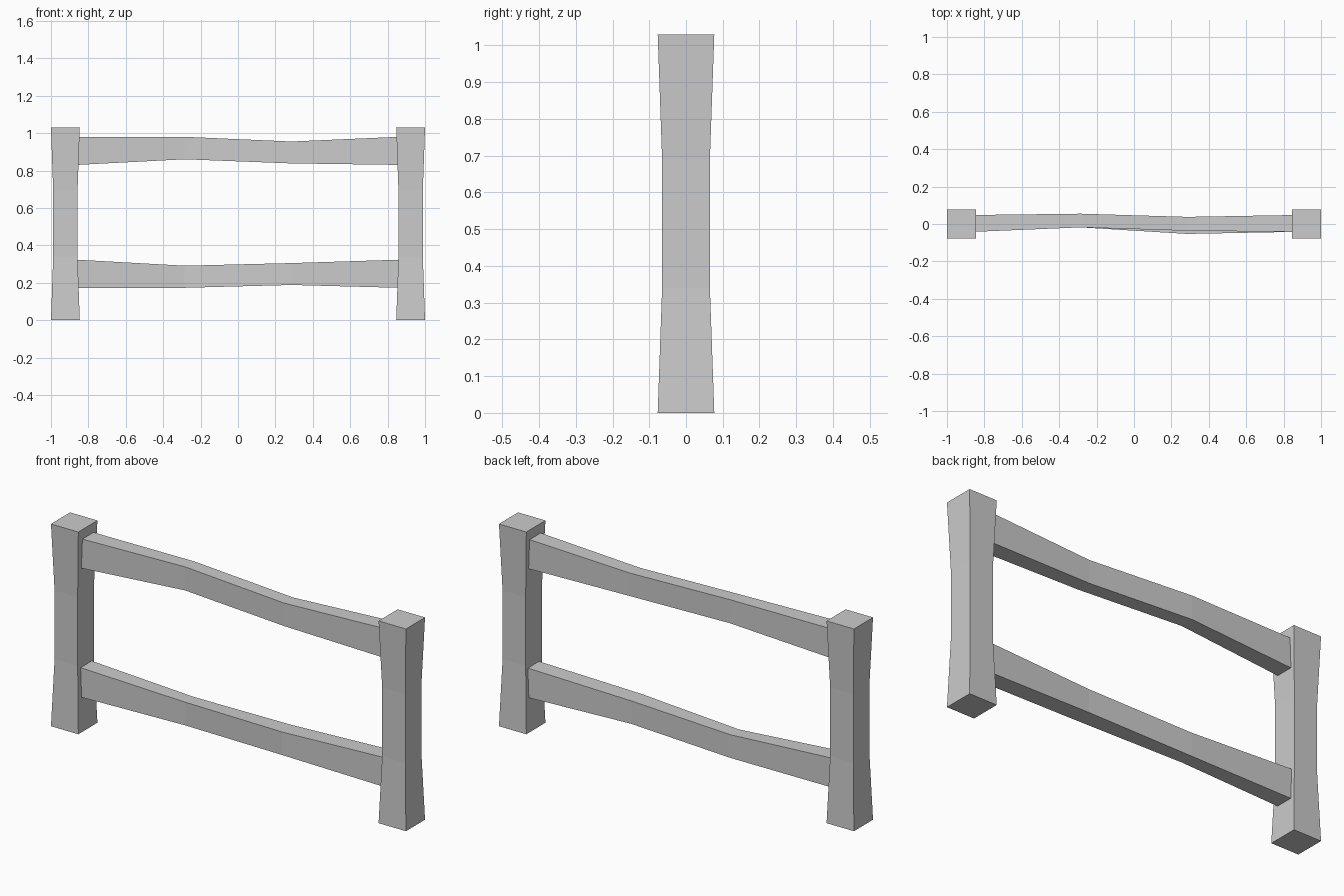
import bpy, bmesh

if "Cube" in bpy.data.objects:
    bpy.data.objects.remove(bpy.data.objects["Cube"])


def loft(name, rings):
    """Flat-shaded mesh skinned through four-cornered rings, capped at both ends."""
    bm = bmesh.new()
    loops = [[bm.verts.new(p) for p in ring] for ring in rings]
    for a, b in zip(loops, loops[1:]):
        for i in range(4):
            j = (i + 1) % 4
            bm.faces.new((a[i], a[j], b[j], b[i]))
    bm.faces.new(loops[0])
    bm.faces.new(loops[-1])
    bmesh.ops.recalc_face_normals(bm, faces=bm.faces)
    mesh = bpy.data.meshes.new(name)
    bm.to_mesh(mesh)
    bm.free()
    ob = bpy.data.objects.new(name, mesh)
    bpy.context.collection.objects.link(ob)
    return ob


# Posts: square section, slightly waisted in the middle
def post(name, cx):
    profile = [(0, 0.077), (0.34, 0.065), (0.69, 0.065), (1.03, 0.077)]
    loft(name, [[(cx - r, -r, z), (cx + r, -r, z), (cx + r, r, z), (cx - r, r, z)]
                for z, r in profile])


# Rails: rough-hewn boards, sections given as (x, y0, y1, z0, z1)
def rail(name, sections):
    loft(name, [[(x, y0, z0), (x, y1, z0), (x, y1, z1), (x, y0, z1)]
                for x, y0, y1, z0, z1 in sections])


post("left_post", -0.923)
post("right_post", 0.923)

rail("upper_rail", [(-0.86, -0.042, 0.048, 0.83, 0.98),
                    (-0.285, -0.018, 0.055, 0.86, 0.98),
                    (0.285, -0.036, 0.038, 0.838, 0.955),
                    (0.86, -0.042, 0.048, 0.83, 0.98)])
rail("lower_rail", [(-0.86, -0.042, 0.048, 0.173, 0.323),
                    (-0.285, -0.018, 0.052, 0.173, 0.291),
                    (0.285, -0.053, 0.036, 0.188, 0.305),
                    (0.86, -0.042, 0.048, 0.173, 0.323)])
